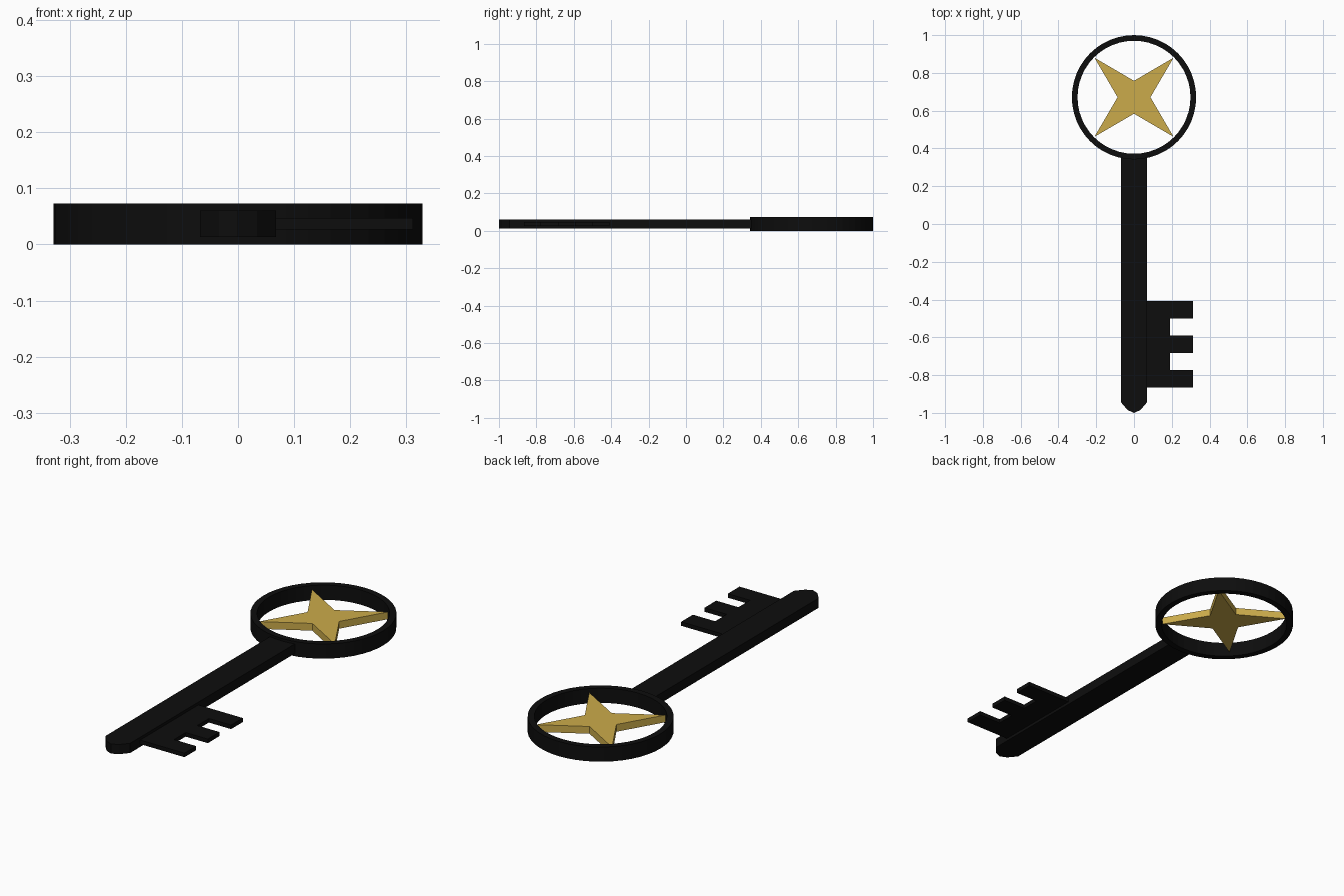
import bpy, bmesh, math

if "Cube" in bpy.data.objects:
    bpy.data.objects.remove(bpy.data.objects["Cube"])

CY = 0.671          # centre of the bow ring
MID = 0.037         # mid height of the key


def material(name, col):
    m = bpy.data.materials.new(name)
    m.diffuse_color = (*col, 1)
    m.use_nodes = True
    m.node_tree.nodes["Principled BSDF"].inputs["Base Color"].default_value = m.diffuse_color
    return m


black = material("black_metal", (0.004, 0.004, 0.004))
gold = material("gold", (0.60, 0.41, 0.07))


def finish(name, bm, mat):
    bmesh.ops.recalc_face_normals(bm, faces=bm.faces)
    me = bpy.data.meshes.new(name)
    bm.to_mesh(me)
    bm.free()
    me.materials.append(mat)
    ob = bpy.data.objects.new(name, me)
    bpy.context.collection.objects.link(ob)
    return ob


def plate(name, pts, thickness, mat):
    """Flat outline in the xy plane, extruded about the mid height."""
    bm = bmesh.new()
    z = MID - thickness / 2
    face = bm.faces.new([bm.verts.new((x, y, z)) for x, y in pts])
    new = bmesh.ops.extrude_face_region(bm, geom=[face])["geom"]
    bmesh.ops.translate(bm, vec=(0, 0, thickness),
                        verts=[v for v in new if isinstance(v, bmesh.types.BMVert)])
    return finish(name, bm, mat)


# Bow ring: square section swept round
bm = bmesh.new()
N = 48
section = [(0.329, 0), (0.329, 0.073), (0.299, 0.073), (0.299, 0)]
loops = []
for i in range(N):
    a = 2 * math.pi * i / N
    loops.append([bm.verts.new((r * math.cos(a), CY + r * math.sin(a), z)) for r, z in section])
for i in range(N):
    p, q = loops[i], loops[(i + 1) % N]
    for k in range(4):
        bm.faces.new((p[k], q[k], q[(k + 1) % 4], p[(k + 1) % 4]))
finish("bow_ring", bm, black)

# Four-pointed star inside the ring
star = []
for i in range(8):
    a = math.pi / 4 * i
    r = 0.296 if i % 2 else 0.087
    star.append((r * math.cos(a), CY + r * math.sin(a)))
plate("star", star, 0.036, gold)

# Shaft with rounded tip
half = [(0.068, 0.36), (0.068, -0.945), (0.034, -0.985)]
shaft = half + [(0, -1.0)] + [(-x, y) for x, y in reversed(half)]
plate("shaft", shaft, 0.048, black)

# Bit with three teeth
bit = [(0.05, -0.866)]
for top in (-0.774, -0.591, -0.408):
    bit += [(0.19, top - 0.092), (0.312, top - 0.092), (0.312, top), (0.19, top)]
bit.remove((0.19, -0.774 - 0.092))
bit.remove((0.19, -0.408))
bit.append((0.05, -0.408))
plate("bit", bit, 0.02, black)
